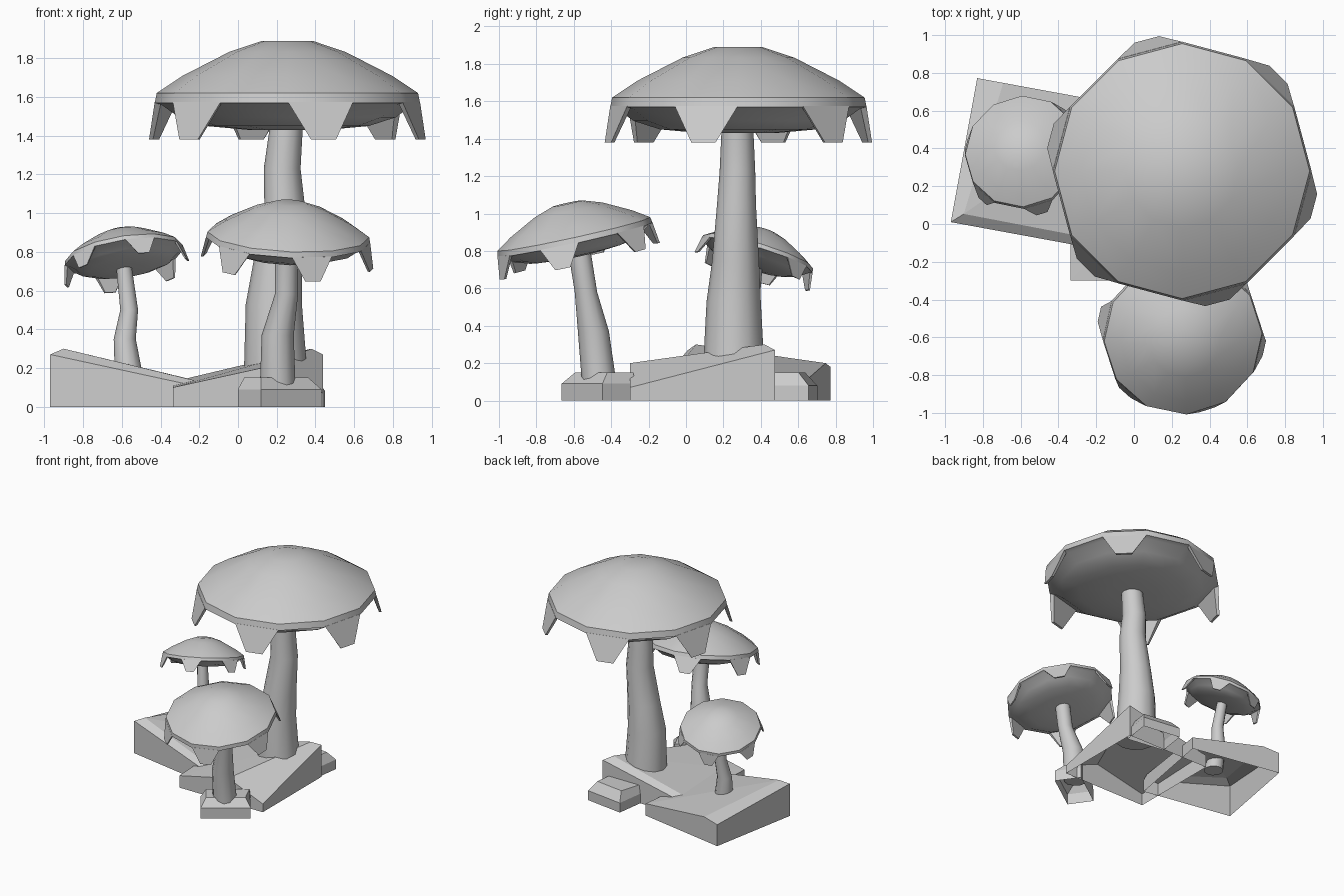
import bpy, bmesh
from math import sin, cos, radians
from mathutils import Matrix, Vector

if "Cube" in bpy.data.objects:
    bpy.data.objects.remove(bpy.data.objects["Cube"])

SIDES = 12


def finish(name, bm, smooth=None):
    """Turn a bmesh into a scene object with clean normals."""
    bmesh.ops.recalc_face_normals(bm, faces=bm.faces)
    mesh = bpy.data.meshes.new(name)
    bm.to_mesh(mesh)
    bm.free()
    ob = bpy.data.objects.new(name, mesh)
    bpy.context.collection.objects.link(ob)
    if smooth:
        bpy.ops.object.select_all(action='DESELECT')
        ob.select_set(True)
        bpy.context.view_layer.objects.active = ob
        bpy.ops.object.shade_smooth_by_angle(angle=radians(smooth))
    return ob


def bridge(bm, a, b):
    n = len(a)
    for i in range(n):
        j = (i + 1) % n
        bm.faces.new((a[i], a[j], b[j], b[i]))


def polar(r, deg, z):
    return Vector((r * cos(radians(deg)), r * sin(radians(deg)), z))


# Cap profile: radius, height above the rim
PROFILE = [(.13, .27), (.30, .213), (.54, .09), (.675, 0), (.685, -.05),
           (.65, -.06), (.56, -.125), (.42, -.17), (.2, -.19)]


def cap(name, loc, scale, tilt):
    bm = bmesh.new()
    rings = [[bm.verts.new(polar(r, 360 / SIDES * i, z)) for i in range(SIDES)]
             for r, z in PROFILE]
    for a, b in zip(rings, rings[1:]):
        bridge(bm, a, b)
    bm.faces.new(rings[0])
    bm.faces.new(rings[-1])
    # hanging teeth on every other rim edge
    for k in range(6):
        mid = 45 + 60 * k
        outer = [polar(.685, mid - 14.8, -.045), polar(.685, mid + 14.8, -.045),
                 polar(.725, mid + 5.3, -.24), polar(.725, mid - 5.3, -.24)]
        inner = [polar(.652, mid - 14, -.045), polar(.652, mid + 14, -.045),
                 polar(.705, mid + 5, -.24), polar(.705, mid - 5, -.24)]
        o = [bm.verts.new(p) for p in outer]
        n = [bm.verts.new(p) for p in inner]
        bm.faces.new(o)
        bm.faces.new(n)
        bridge(bm, o, n)
    ob = finish(name, bm, 35)
    ob.location = loc
    ob.scale = (scale,) * 3
    ob.rotation_euler = [radians(a) for a in tilt]


def stem(name, path):
    """Bent tapering tube through (x, y, z, radius) points."""
    bm = bmesh.new()
    rings = [[bm.verts.new(Vector((x, y, z)) + polar(r, 30 * i, 0)) for i in range(SIDES)]
             for x, y, z, r in path]
    for a, b in zip(rings, rings[1:]):
        bridge(bm, a, b)
    bm.faces.new(rings[0])
    bm.faces.new(rings[-1])
    finish(name, bm, 35)


def rock(name, high, angle, edge_x, z_outer, z_inner):
    """Sloping slab, open below; local origin at its highest corner."""
    s = .775
    bm = bmesh.new()

    def v(x, y, z):
        return bm.verts.new((x, y, z))
    oh, ob_, od, low = v(0, 0, .27), v(0, -s, z_outer), v(-s, 0, .105), v(-s, -s, .1)
    ih, ib, i_d = v(-.06, -.055, .3), v(-edge_x, -s, z_inner), v(-s, -.05, .13)
    gh, gb, gd, gl = v(0, 0, 0), v(0, -s, 0), v(-s, 0, 0), v(-s, -s, 0)
    for f in [(oh, ob_, ib, ih), (oh, ih, i_d, od),       # bevels
              (ih, ib, low), (ih, low, i_d),              # top
              (oh, gh, gb, ob_), (oh, od, gd, gh),        # walls
              (ob_, gb, gl, low, ib), (od, i_d, low, gl, gd)]:
        bm.faces.new(f)
    bm.transform(Matrix.Translation((*high, 0)) @ Matrix.Rotation(radians(angle), 4, 'Z'))
    finish(name, bm)


def block(name, loc, w, d, h, angle, lip):
    """Small stone with a sloped front and left top edge, open below."""
    bm = bmesh.new()
    x, y = w / 2, d / 2
    low = [(-x, -y), (x, -y), (x, y), (-x, y)]
    top = [(-x + .04, -y + .06), (x - .04, -y + .06), (x - .01, y), (-x + .04, y)]
    a = [bm.verts.new((*p, 0)) for p in low]
    b = [bm.verts.new((*p, lip)) for p in low]
    c = [bm.verts.new((*p, h)) for p in top]
    bridge(bm, a, b)
    bridge(bm, b, c)
    bm.faces.new(c)
    bm.transform(Matrix.Translation((*loc, 0)) @ Matrix.Rotation(radians(angle), 4, 'Z'))
    finish(name, bm)


# Large mushroom
cap("large_cap", (.255, .28, 1.62), 1, (0, 0, 0))
stem("large_stem", [(.195, .255, .15, .165), (.185, .255, .53, .145), (.205, .265, .75, .125),
                    (.24, .27, 1.05, .104), (.228, .275, 1.23, .095), (.25, .275, 1.45, .085)])

# Medium mushroom, tilted forward
cap("medium_cap", (.26, -.6, .89), .62, (12.5, 2, 3))
stem("medium_stem", [(.205, -.465, .1, .092), (.205, -.495, .37, .083),
                     (.25, -.535, .58, .06), (.25, -.57, .8, .06)])

# Small mushroom, tilted back and left
cap("small_cap", (-.59, .385, .795), .455, (-17, -8, 3))
stem("small_stem", [(-.56, .3, .13, .075), (-.585, .325, .35, .057),
                    (-.562, .345, .5, .046), (-.59, .37, .73, .04)])

# Rocks underneath
rock("right_rock", (.44, .475), 0, .32, .07, .2)
rock("left_rock", (-.97, .01), 169.6, .14, .18, .2)
block("front_stone", (.215, -.47), .38, .21, .15, 35, .09)
block("back_stone", (.27, .56), .33, .24, .15, 172, .08)
